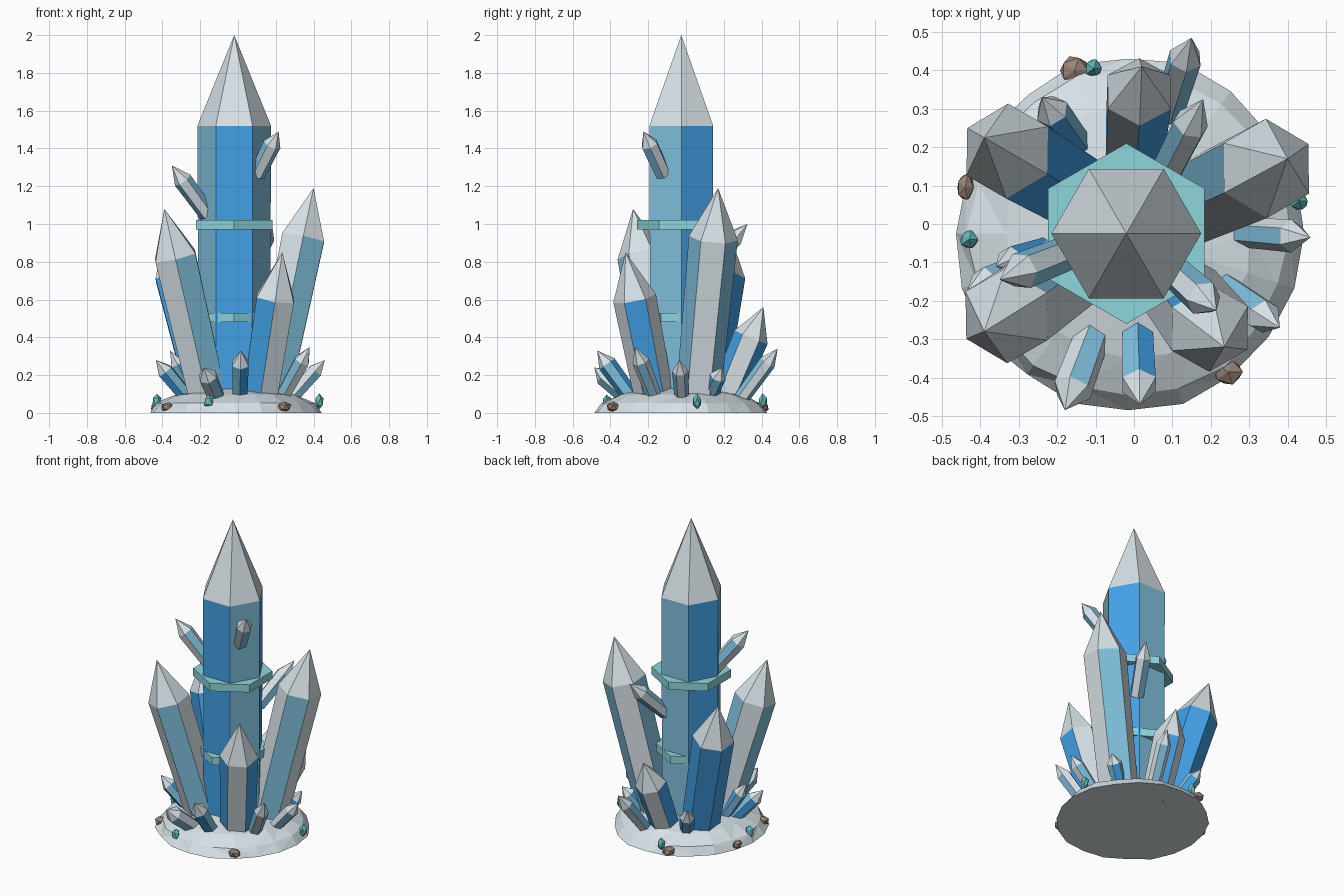
import bpy, bmesh, math, random
from mathutils import Vector, Matrix

random.seed(4)
cube = bpy.data.objects.get("Cube")
if cube:
    bpy.data.objects.remove(cube, do_unlink=True)


def material(name, rgb):
    m = bpy.data.materials.new(name)
    m.use_nodes = True
    m.diffuse_color = (*rgb, 1)
    m.node_tree.nodes["Principled BSDF"].inputs["Base Color"].default_value = (*rgb, 1)
    return m


WHITE = material("frost white", (0.70, 0.78, 0.82))
BLUE = material("deep blue", (0.055, 0.36, 0.80))
PALE = material("pale blue", (0.22, 0.54, 0.74))
RING = material("ring aqua", (0.27, 0.67, 0.71))
TEAL = material("shard teal", (0.13, 0.50, 0.52))
BROWN = material("stone brown", (0.32, 0.23, 0.18))


def finish(bm, name, mats):
    bmesh.ops.recalc_face_normals(bm, faces=bm.faces)
    mesh = bpy.data.meshes.new(name)
    bm.to_mesh(mesh)
    bm.free()
    for m in mats:
        mesh.materials.append(m)
    obj = bpy.data.objects.new(name, mesh)
    bpy.context.collection.objects.link(obj)
    return obj


def crystal(name, base, tip, radius, sides, shoulder=0.74, taper=0.9, roll=30):
    """Hexagonal shaft with a pointed white cap; side colours alternate."""
    base, tip = Vector(base), Vector(tip)
    axis = tip - base
    turn = Vector((0, 0, 1)).rotation_difference(axis).to_matrix()
    bm = bmesh.new()

    def ring(r, z):
        pts = []
        for i in range(6):
            a = math.radians(60 * i + roll)
            p = Vector((r * math.cos(a), r * math.sin(a), z))
            pts.append(bm.verts.new(base + turn @ p))
        return pts

    low = ring(radius * taper, 0)
    high = ring(radius, axis.length * shoulder)
    apex = bm.verts.new(tip)
    bm.faces.new(low[::-1])
    for i in range(6):
        j = (i + 1) % 6
        side = bm.faces.new((low[i], low[j], high[j], high[i]))
        side.material_index = 1 + i % 2
        bm.faces.new((high[i], high[j], apex))
    return finish(bm, name, [WHITE, *sides])


# Snowy mound: faceted half dome with a flat underside
CX, CY = -0.02, -0.025
bm = bmesh.new()
bmesh.ops.create_uvsphere(bm, u_segments=20, v_segments=8, radius=1)
bmesh.ops.delete(bm, geom=[v for v in bm.verts if v.co.z < -0.01], context="VERTS")
for v in bm.verts:
    k = random.uniform(0.97, 1.02)
    v.co = Vector((v.co.x * 0.455 * k - 0.015, v.co.y * 0.46 * k + CY, max(v.co.z, 0) * 0.137 * k))
bmesh.ops.contextual_create(bm, geom=[e for e in bm.edges if e.is_boundary])
bmesh.ops.triangulate(bm, faces=[f for f in bm.faces if len(f.verts) == 4])
finish(bm, "mound", [WHITE])

# Central spire: deep and pale blue sides alternate
crystal("central_spire", (CX, CY, 0.04), (CX, CY, 2), 0.195, (PALE, BLUE), 0.755, 0.97, 0)
spire = bpy.data.objects["central_spire"].data
for p in spire.polygons:
    if abs(p.normal.z) < 0.1:
        p.material_index = 2 if p.normal.y < -0.9 or (p.normal.y > 0.1 and abs(p.normal.x) > 0.5) else 1

# Hexagonal collars, corners to the front and back
for name, z, r in (("lower_collar", 0.505, 0.215), ("upper_collar", 0.995, 0.235)):
    bm = bmesh.new()
    bmesh.ops.create_cone(bm, cap_ends=True, segments=6, radius1=r, radius2=r, depth=0.05,
                          matrix=Matrix.Translation((CX, CY, z)))
    finish(bm, name, [RING])

# Large crystals leaning outward
crystal("front_right_large", (-0.15, -0.11, 0.04), (-0.39, -0.28, 1.08), 0.125, (PALE, WHITE), 0.76)
crystal("left_large", (0.16, 0.06, 0.04), (0.40, 0.17, 1.19), 0.13, (PALE, WHITE), 0.77)
crystal("front_left_large", (0.11, -0.16, 0.04), (0.235, -0.32, 0.85), 0.115, (WHITE, BLUE), 0.70)
crystal("back_right_large", (-0.16, 0.09, 0.04), (-0.39, 0.225, 0.97), 0.125, (BLUE, BLUE), 0.74)
crystal("back_medium", (0.0, 0.19, 0.03), (0.02, 0.41, 0.56), 0.095, (BLUE, WHITE), 0.70)

# Small crystals around the mound: tip position, radius, side colours
small = [
    ((-0.18, -0.485, 0.24), 0.052, (PALE, WHITE)),
    ((0.015, -0.47, 0.33), 0.05, (BLUE, PALE)),
    ((0.38, -0.27, 0.35), 0.045, (WHITE, PALE)),
    ((0.46, -0.035, 0.28), 0.043, (PALE, WHITE)),
    ((-0.435, -0.175, 0.28), 0.045, (PALE, BLUE)),
    ((-0.36, -0.11, 0.33), 0.04, (BLUE, PALE)),
    ((-0.24, 0.33, 0.28), 0.045, (BLUE, PALE)),
    ((0.15, 0.485, 0.34), 0.045, (PALE, WHITE)),
    ((0.33, 0.19, 0.24), 0.045, (BLUE, PALE)),
]
for i, (tip, r, cols) in enumerate(small):
    crystal(f"small_crystal_{i + 1}", (tip[0] * 0.58, tip[1] * 0.58, 0.06), tip, r, cols)

# Side shoots growing from the spire
crystal("shoot_right", (-0.16, -0.07, 1.05), (-0.35, -0.145, 1.31), 0.05, (WHITE, PALE), 0.7, roll=0)
crystal("shoot_left", (0.10, -0.12, 1.26), (0.215, -0.225, 1.49), 0.048, (WHITE, PALE), 0.7, roll=0)
crystal("shoot_back", (0.07, 0.11, 0.76), (0.18, 0.325, 1.0), 0.048, (WHITE, PALE), 0.7, roll=0)


# Stones and teal shards along the rim
def pebble(name, loc, size, mat):
    bm = bmesh.new()
    bmesh.ops.create_icosphere(bm, subdivisions=1, radius=1)
    for v in bm.verts:
        v.co = Vector(loc) + Vector(c * s for c, s in zip(v.co, size)) * random.uniform(0.85, 1.1)
        v.co.z = max(v.co.z, 0.002)
    finish(bm, name, [mat])


for i, (x, y) in enumerate([(-0.155, 0.40), (-0.44, 0.095), (0.245, -0.385), (-0.37, -0.265)]):
    wide = 0.026 if i == 1 else 0.044
    pebble(f"stone_{i + 1}", (x, y, 0.03), (wide, 0.04, 0.03), BROWN)
for i, (x, y) in enumerate([(-0.105, 0.405), (0.43, 0.06), (-0.43, -0.04), (-0.155, -0.42)]):
    pebble(f"teal_shard_{i + 1}", (x, y, 0.06), (0.025, 0.025, 0.04), TEAL)
